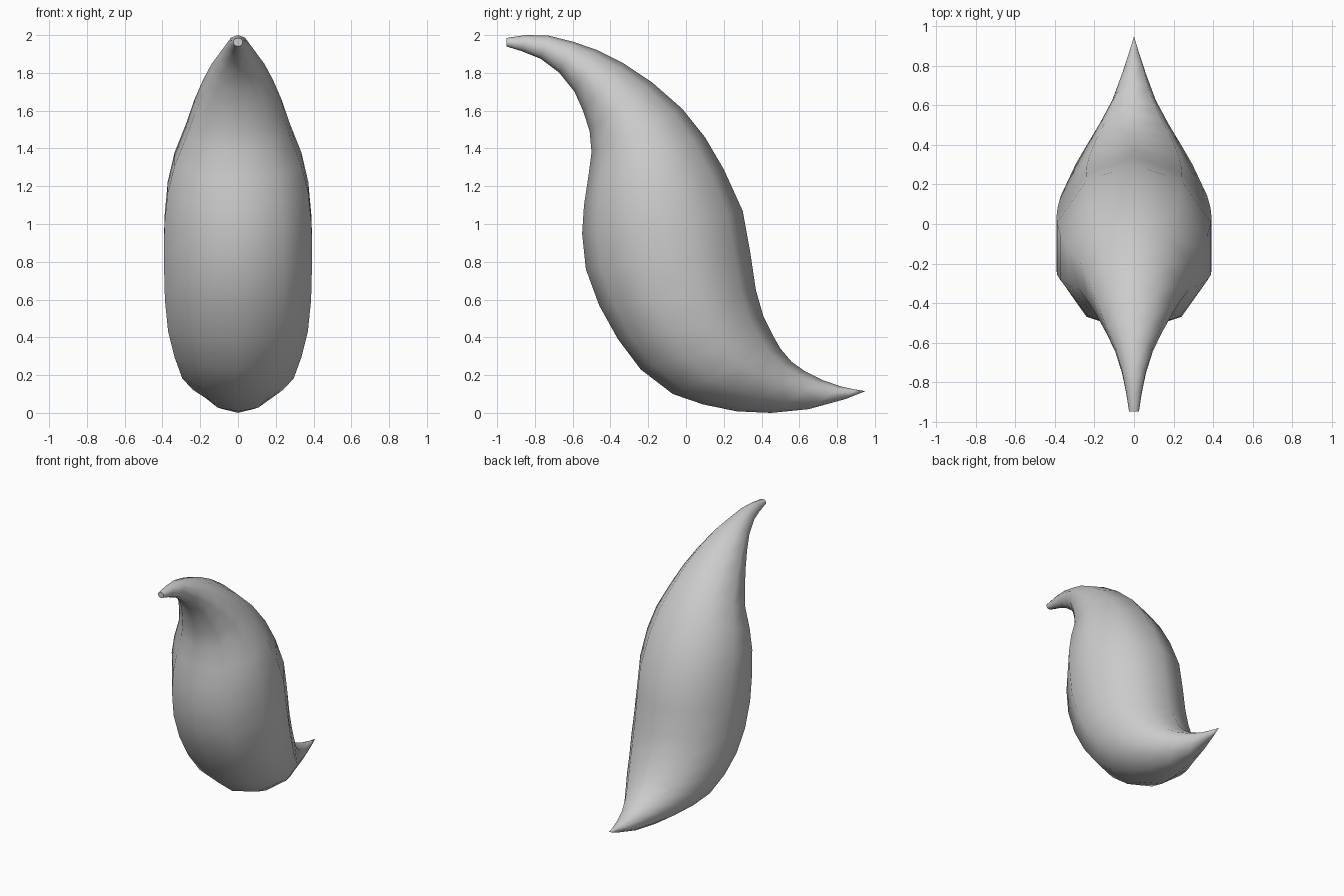
import bpy, bmesh, math

# Each ring: upper/back point (y, z), lower/front point (y, z), half width
RINGS = [
    (-0.95, 1.985, -0.95, 1.94, 0.025),
    (-0.85, 2.00, -0.87, 1.915, 0.038),
    (-0.73, 1.998, -0.77, 1.875, 0.06),
    (-0.60, 1.965, -0.67, 1.80, 0.095),
    (-0.48, 1.925, -0.59, 1.70, 0.14),
    (-0.33, 1.85, -0.545, 1.60, 0.185),
    (-0.18, 1.75, -0.51, 1.49, 0.23),
    (-0.02, 1.61, -0.50, 1.38, 0.275),
    (0.10, 1.46, -0.52, 1.23, 0.335),
    (0.20, 1.29, -0.54, 1.10, 0.372),
    (0.30, 1.07, -0.55, 0.95, 0.39),
    (0.34, 0.85, -0.53, 0.76, 0.392),
    (0.37, 0.65, -0.46, 0.57, 0.387),
    (0.41, 0.51, -0.36, 0.39, 0.37),
    (0.46, 0.41, -0.24, 0.23, 0.335),
    (0.50, 0.34, -0.07, 0.10, 0.295),
    (0.56, 0.27, 0.09, 0.045, 0.24),
    (0.63, 0.22, 0.27, 0.008, 0.175),
    (0.72, 0.175, 0.45, 0.0, 0.11),
    (0.82, 0.14, 0.65, 0.02, 0.06),
    (0.89, 0.125, 0.85, 0.075, 0.022),
]
SIDES = 10

grey = bpy.data.materials.new("light_grey")
grey.diffuse_color = (0.6, 0.6, 0.6, 1)

# Curved body: ten-sided rings lofted from the blunt upper end to the tail
bm = bmesh.new()
loops = []
for uy, uz, ly, lz, w in RINGS:
    cy, cz, ay, az = (uy + ly) / 2, (uz + lz) / 2, (uy - ly) / 2, (uz - lz) / 2
    ring = []
    for i in range(SIDES):
        a = math.tau * i / SIDES
        x = w * math.sin(a) / math.sin(math.radians(72))
        ring.append(bm.verts.new((x, cy + ay * math.cos(a), cz + az * math.cos(a))))
    loops.append(ring)
for r, s in zip(loops, loops[1:]):
    for i in range(SIDES):
        j = (i + 1) % SIDES
        bm.faces.new((r[i], r[j], s[j], s[i]))

# Blunt cap at the top, sharp point at the tail
bm.faces.new(loops[0])
tip = bm.verts.new((0, 0.95, 0.115))
for i in range(SIDES):
    bm.faces.new((loops[-1][i], loops[-1][(i + 1) % SIDES], tip))
bmesh.ops.recalc_face_normals(bm, faces=bm.faces)

mesh = bpy.data.meshes.new("curved_body")
bm.to_mesh(mesh)
bm.free()
mesh.materials.append(grey)
body = bpy.data.objects.new("curved_body", mesh)
bpy.context.collection.objects.link(body)
bpy.context.view_layer.objects.active = body
body.select_set(True)
bpy.ops.object.shade_smooth_by_angle(angle=math.radians(60))
